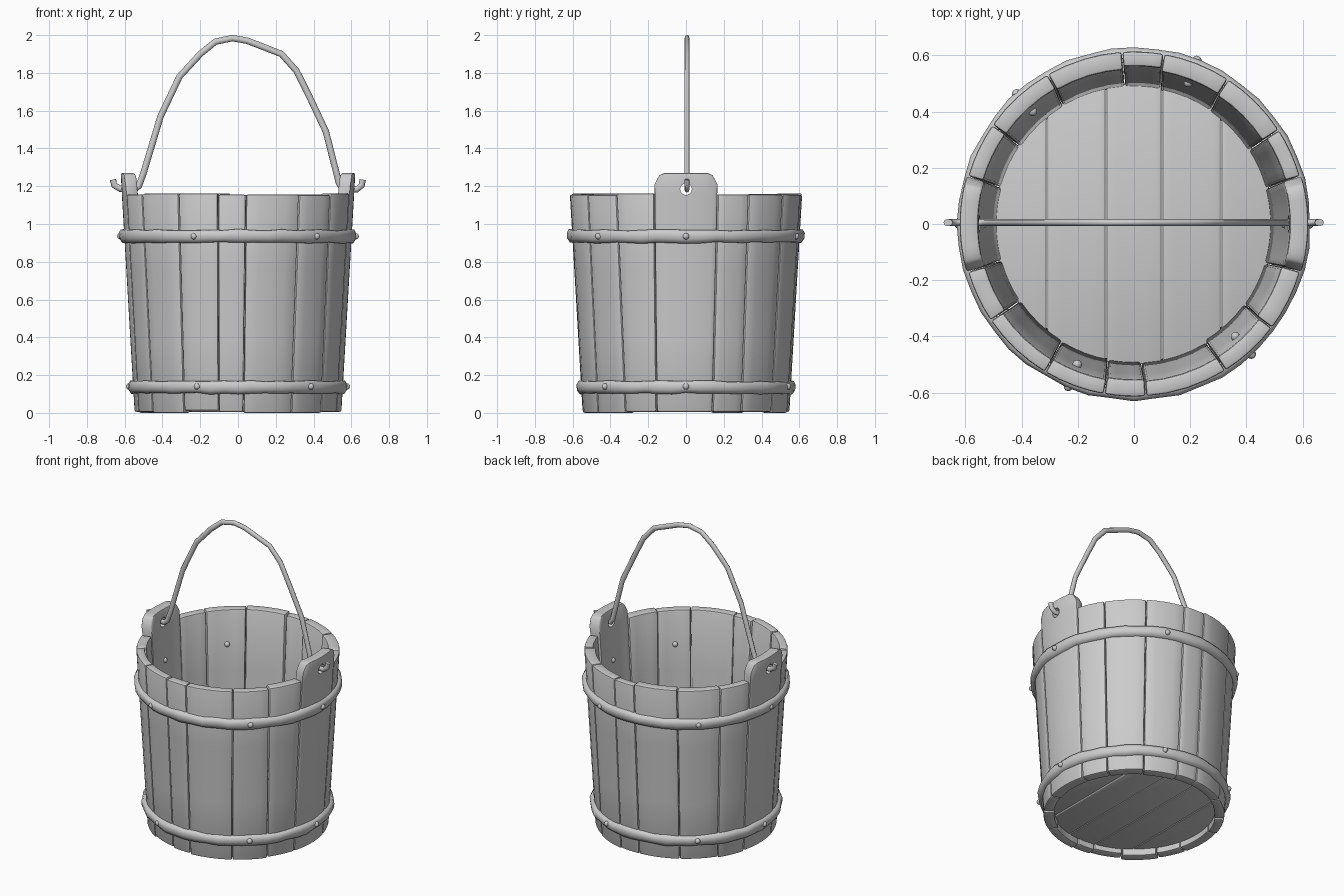
import bpy, bmesh, math, random
from mathutils import Vector, Matrix

random.seed(4)
if "Cube" in bpy.data.objects:
    bpy.data.objects.remove(bpy.data.objects["Cube"])

grey = bpy.data.materials.new("plain_grey")
grey.use_nodes = True
grey.diffuse_color = (0.6, 0.6, 0.6, 1)
grey.node_tree.nodes["Principled BSDF"].inputs["Base Color"].default_value = (0.6, 0.6, 0.6, 1)

HEIGHT = 1.16


def wall(z):
    """Outer radius of the bucket at a height; upright above the rim."""
    return 0.547 + 0.068 * min(z / HEIGHT, 1)


def activate(obj):
    bpy.ops.object.select_all(action='DESELECT')
    obj.select_set(True)
    bpy.context.view_layer.objects.active = obj


def finish(bm, name, bevel=0, angle=40):
    bmesh.ops.recalc_face_normals(bm, faces=bm.faces[:])
    mesh = bpy.data.meshes.new(name)
    bm.to_mesh(mesh)
    bm.free()
    obj = bpy.data.objects.new(name, mesh)
    bpy.context.collection.objects.link(obj)
    mesh.materials.append(grey)
    activate(obj)
    if bevel:
        mod = obj.modifiers.new("soft_edges", 'BEVEL')
        mod.width, mod.segments = bevel, 2
        mod.limit_method, mod.angle_limit = 'ANGLE', math.radians(40)
        bpy.ops.object.modifier_apply(modifier=mod.name)
    bpy.ops.object.shade_smooth_by_angle(angle=math.radians(angle))
    return obj


def bridge(bm, rings, closed=False):
    """Skin a list of equal vertex loops."""
    pairs = list(zip(rings, rings[1:] + rings[:1])) if closed else list(zip(rings, rings[1:]))
    for a, b in pairs:
        n = len(a)
        for i in range(n):
            j = (i + 1) % n
            bm.faces.new((a[i], a[j], b[j], b[i]))
    if not closed:
        bm.faces.new(rings[0][::-1])
        bm.faces.new(rings[-1])


def stave(name, low, high, ear=False):
    """One curved board between two (bottom, top) angle pairs."""
    bm = bmesh.new()
    cols = 12 if ear else 4
    thick_low = 0.060 + random.uniform(-0.004, 0.008)
    thick_high = 0.060 + (0.006 if ear else random.uniform(-0.010, 0.010))
    base = random.choice((0, 0, 0.006, 0.012))
    top = 1.27 if ear else HEIGHT + random.uniform(-0.006, 0.004)
    levels = [0, 0.33, 0.66, 1]
    gap = 0.003
    columns = []
    for c in range(cols + 1):
        t = c / cols
        # Ears have rounded upper corners
        edge = min(t, 1 - t) * 0.33
        drop = 0.0
        if ear and edge < 0.06:
            drop = 0.06 - math.sqrt(0.06 ** 2 - (0.06 - edge) ** 2)
        zs = [base + (HEIGHT - base) * f for f in levels]
        if ear:
            zs.append(top - drop)
        else:
            zs[-1] = top
        loop = []
        for side in (0, 1):
            for z in (zs if side == 0 else zs[::-1]):
                f = min(z / HEIGHT, 1)
                a0 = low[0] + (high[0] - low[0]) * f + gap
                a1 = low[1] + (high[1] - low[1]) * f - gap
                a = a0 + (a1 - a0) * t
                r = wall(z) - side * (thick_low + (thick_high - thick_low) * f)
                if ear and z > HEIGHT:
                    r += 0.006
                loop.append(bm.verts.new((r * math.cos(a), r * math.sin(a), z)))
        columns.append(loop)
    bridge(bm, columns)
    return finish(bm, name, 0.009)


# Staves around the wall, with two taller ears carrying the handle
edges = [-16, 16, 33, 57, 80, 94, 120, 145, 164, 196, 214, 239, 260, 274, 302, 323]
tops = [math.radians(a) for a in edges]
bottoms = [a + math.radians(random.uniform(-1.2, 1.2)) for a in tops]
tops.append(tops[0] + math.tau)
bottoms.append(bottoms[0] + math.tau)
ears = []
for i, start in enumerate(edges):
    is_ear = start in (-16, 164)
    name = "ear_stave" if is_ear else "stave"
    obj = stave(f"{name}_{i + 1}", (bottoms[i], bottoms[i + 1]), (tops[i], tops[i + 1]), is_ear)
    if is_ear:
        ears.append(obj)

# Handle holes through the ears
for obj in ears:
    bpy.ops.mesh.primitive_cylinder_add(vertices=14, radius=0.031, depth=2,
                                        location=(0, 0, 1.185), rotation=(0, math.pi / 2, 0))
    cutter = bpy.context.object
    cutter.name = "hole_cutter"
    cutter.hide_render = True
    activate(obj)
    mod = obj.modifiers.new("hole", 'BOOLEAN')
    mod.operation, mod.solver, mod.object = 'DIFFERENCE', 'EXACT', cutter
    bpy.ops.object.modifier_apply(modifier=mod.name)
    bpy.data.objects.remove(cutter)
    activate(obj)
    bpy.ops.object.shade_smooth_by_angle(angle=math.radians(40))

# Floor planks, each a strip of a disc
cuts = [-0.5, -0.31, -0.1, 0.1, 0.31, 0.5]
for i, (x0, x1) in enumerate(zip(cuts, cuts[1:])):
    bm = bmesh.new()
    xs = [x0 + 0.002 + (x1 - x0 - 0.004) * k / 8 for k in range(9)]
    half = [(x, math.sqrt(0.5 ** 2 - x * x)) for x in xs]
    outline = half + [(x, -y) for x, y in reversed(half)]
    rings = [[bm.verts.new((x, y, z)) for x, y in outline] for z in (0.045, 0.09)]
    bridge(bm, rings)
    finish(bm, f"floor_plank_{i + 1}", 0.005)

# Hammered hoops
section = [(-0.012, -0.036), (0.012, -0.035), (0.025, -0.014),
           (0.026, 0.014), (0.014, 0.034), (-0.012, 0.036)]
for name, height in (("lower_hoop", 0.135), ("upper_hoop", 0.935)):
    bm = bmesh.new()
    rings = []
    for k in range(48):
        a = math.tau * k / 48
        shift = random.uniform(-0.003, 0.003)
        squash = random.uniform(0.86, 1.04)
        bulge = random.uniform(-0.004, 0.003)
        ring = []
        for d, h in section:
            z = height + shift + h * squash
            r = wall(z) + d + (bulge if d > 0 else 0)
            ring.append(bm.verts.new((r * math.cos(a), r * math.sin(a), z)))
        rings.append(ring)
    bridge(bm, rings, closed=True)
    finish(bm, name, angle=60)

# Rivets, with their ends showing on the inside at the upper hoop
for label, height in (("lower", 0.14), ("upper", 0.935)):
    for i, deg in enumerate((0, 69, 132, 180, 248, 312)):
        a = math.radians(deg)
        spots = [wall(height) + 0.022]
        if label == "upper":
            spots.append(wall(height) - 0.062)
        bm = bmesh.new()
        for r in spots:
            place = Matrix.Translation((r * math.cos(a), r * math.sin(a), height))
            bmesh.ops.create_uvsphere(bm, u_segments=10, v_segments=6, radius=0.017, matrix=place)
        finish(bm, f"{label}_rivet_{i + 1}", angle=60)

# Bent wire handle hooked through the ears
path = [(-0.662, 1.235), (-0.655, 1.205), (-0.625, 1.187), (-0.545, 1.183), (-0.525, 1.2),
        (-0.5, 1.27), (-0.41, 1.57), (-0.31, 1.78), (-0.2, 1.9), (-0.12, 1.965),
        (-0.03, 1.984), (0.05, 1.97), (0.23, 1.9), (0.31, 1.81), (0.38, 1.67),
        (0.465, 1.49), (0.535, 1.215), (0.55, 1.187), (0.63, 1.183), (0.655, 1.205), (0.66, 1.235)]
points = [Vector((x, 0.005, z)) for x, z in path]
bm = bmesh.new()
rings = []
for i, p in enumerate(points):
    along = (points[min(i + 1, len(points) - 1)] - points[max(i - 1, 0)]).normalized()
    across = along.cross(Vector((0, 1, 0)))
    ring = []
    for k in range(8):
        a = math.tau * k / 8
        offset = across * math.cos(a) * 0.017 + Vector((0, 1, 0)) * math.sin(a) * 0.013
        ring.append(bm.verts.new(p + offset))
    rings.append(ring)
bridge(bm, rings)
finish(bm, "wire_handle", angle=60)
